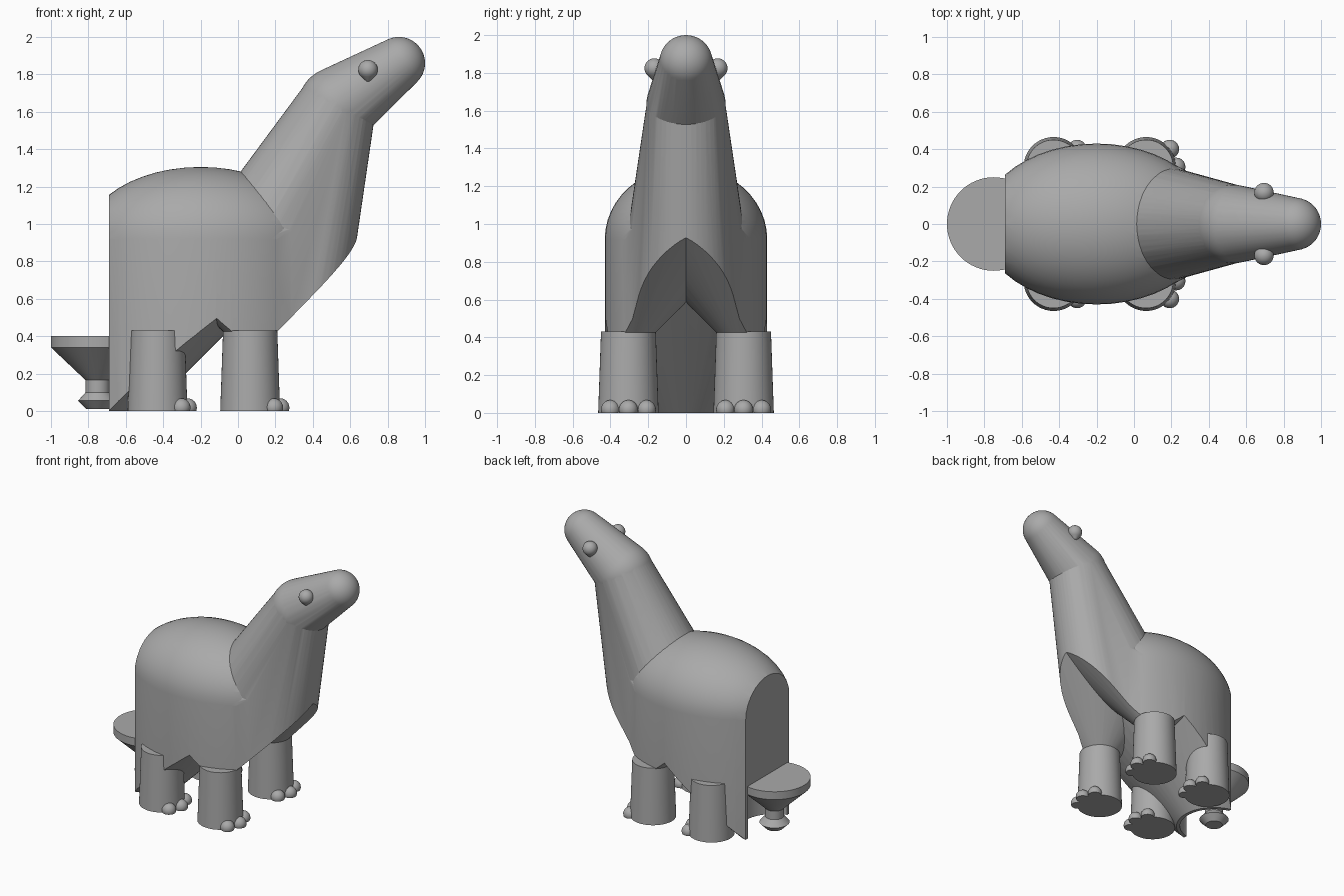
import bpy, bmesh
from math import cos, sin, pi, radians
from mathutils import Matrix, Vector

old = bpy.data.objects.get("Cube")
if old:
    bpy.data.objects.remove(old, do_unlink=True)

grey = bpy.data.materials.new("plain grey")
grey.use_nodes = True
GREY = (0.4, 0.4, 0.4, 1)
grey.diffuse_color = GREY
grey.node_tree.nodes["Principled BSDF"].inputs["Base Color"].default_value = GREY


def finish(name, bm):
    """Turn a bmesh into an object with the shared material."""
    bmesh.ops.recalc_face_normals(bm, faces=bm.faces)
    mesh = bpy.data.meshes.new(name)
    bm.to_mesh(mesh)
    bm.free()
    mesh.materials.append(grey)
    ob = bpy.data.objects.new(name, mesh)
    bpy.context.collection.objects.link(ob)
    return ob


def activate(ob):
    bpy.ops.object.select_all(action='DESELECT')
    ob.select_set(True)
    bpy.context.view_layer.objects.active = ob


def smooth(ob, angle=30):
    activate(ob)
    bpy.ops.object.shade_smooth_by_angle(angle=radians(angle))


def ball(bm, centre, size, segs=48):
    m = Matrix.Translation(centre) @ Matrix.Diagonal((*size, 1))
    bmesh.ops.create_uvsphere(bm, u_segments=segs, v_segments=segs // 2, radius=1, matrix=m)


def ring(bm, centre, rx, ry):
    m = Matrix.Translation(centre) @ Matrix.Diagonal((rx, ry, 1, 1))
    bmesh.ops.create_circle(bm, segments=48, radius=1, matrix=m)


def hull(name, balls=(), rings=()):
    """Convex shape wrapped around balls and flat rings."""
    bm = bmesh.new()
    for centre, size in balls:
        ball(bm, centre, size)
    for centre, rx, ry in rings:
        ring(bm, centre, rx, ry)
    points = [v.co.copy() for v in bm.verts]
    bm.clear()
    for p in points:
        bm.verts.new(p)
    bmesh.ops.remove_doubles(bm, verts=bm.verts, dist=0.0002)
    res = bmesh.ops.convex_hull(bm, input=bm.verts)
    loose = {e for e in res["geom_interior"] + res["geom_unused"]
             if isinstance(e, bmesh.types.BMVert)}
    bmesh.ops.delete(bm, geom=list(loose), context='VERTS')
    return finish(name, bm)


def lathe(name, profile, centre, segs=64):
    """Turned solid from (radius, height) points; the ends are capped."""
    bm = bmesh.new()
    rows = [[bm.verts.new((centre[0] + r * cos(2 * pi * i / segs),
                           centre[1] + r * sin(2 * pi * i / segs), z))
             for i in range(segs)] for r, z in profile]
    for a, b in zip(rows, rows[1:]):
        for i in range(segs):
            j = (i + 1) % segs
            bm.faces.new((a[i], a[j], b[j], b[i]))
    bm.faces.new(rows[0])
    bm.faces.new(rows[-1])
    return finish(name, bm)


def combine(target, tool, operation):
    activate(target)
    mod = target.modifiers.new("combine", 'BOOLEAN')
    mod.operation, mod.solver, mod.object = operation, 'EXACT', tool
    bpy.ops.object.modifier_apply(modifier=mod.name)
    bpy.data.objects.remove(tool, do_unlink=True)


LEG_Y = 0.305
FRONT_X, REAR_X, TAIL_X = 0.065, -0.43, -0.75

# Rounded back with straight sides, blended to the chest, neck and head
body = hull("body", [((-0.2, 0, 0.92), (0.62, 0.43, 0.385))], [((-0.2, 0, -0.1), 0.62, 0.43)])
trunk = hull("trunk", [], [((-0.2, 0, z), 0.618, 0.428) for z in (-0.12, 0.9)]
             + [((0.18, 0, z), 0.298, 0.298) for z in (-0.12, 0.98)])
neck = hull("neck", [((0.18, 0, 1.0), (0.3,) * 3), ((0.53, 0, 1.63), (0.207,) * 3)],
            [((0.18, 0, -0.14), 0.3, 0.3)])
head = hull("head", [((0.53, 0, 1.63), (0.21,) * 3), ((0.86, 0, 1.86), (0.14,) * 3)])
for part in (trunk, neck, head):
    combine(body, part, 'UNION')

# Underside flares upward from the front legs and from the tail
flare = lathe("flare", [(0.27, 0), (2.57, 2.3)], (TAIL_X, 0))
for side in (-1, 1):
    combine(flare, lathe("leg_flare", [(0.14, 0.42), (2.02, 2.3)], (FRONT_X, side * LEG_Y)), 'UNION')
combine(body, flare, 'INTERSECT')

# Flat rear and the round pocket behind the tail
bm = bmesh.new()
bmesh.ops.create_cube(bm, size=2, matrix=Matrix.Translation((-1.69, 0, 0.9)))
combine(body, finish("rear_cut", bm), 'DIFFERENCE')
combine(body, lathe("pocket", [(0.245, -0.2), (0.245, 0.37)], (TAIL_X, 0)), 'DIFFERENCE')
smooth(body, 20)

# Flared tail with a knob at its foot
tail = lathe("tail", [(0.06, 0.01), (0.07, 0.02), (0.105, 0.055), (0.065, 0.1),
                      (0.065, 0.165), (0.25, 0.34), (0.25, 0.4)], (TAIL_X, 0))
smooth(tail)

# Legs with three flat-bottomed toes each
for end, x in (("front", FRONT_X), ("rear", REAR_X)):
    for label, y in (("left", LEG_Y), ("right", -LEG_Y)):
        leg = lathe(f"{end}_{label}_leg", [(0.16, 0), (0.145, 0.43)], (x, y), 48)
        smooth(leg)
        bm = bmesh.new()
        for a in (-38, 0, 38):
            spot = Vector((x + 0.16 * cos(radians(a)), y + 0.155 * sin(radians(a)), 0.018))
            ball(bm, spot, (0.05,) * 3, 24)
        bmesh.ops.bisect_plane(bm, geom=bm.verts[:] + bm.edges[:] + bm.faces[:],
                               plane_co=(0, 0, 0), plane_no=(0, 0, -1), clear_outer=True)
        bmesh.ops.holes_fill(bm, edges=[e for e in bm.edges if e.is_boundary])
        smooth(finish(f"{end}_{label}_toes", bm))

# Round eyes with a tapered lower side
arc = [(0.052 * cos(radians(a)), 1.825 + 0.052 * sin(radians(a))) for a in range(-45, 90, 9)]
for label, y in (("left", 0.168), ("right", -0.168)):
    smooth(lathe(f"{label}_eye", [(0.01, 1.763)] + arc + [(0.002, 1.877)], (0.695, y), 32))
